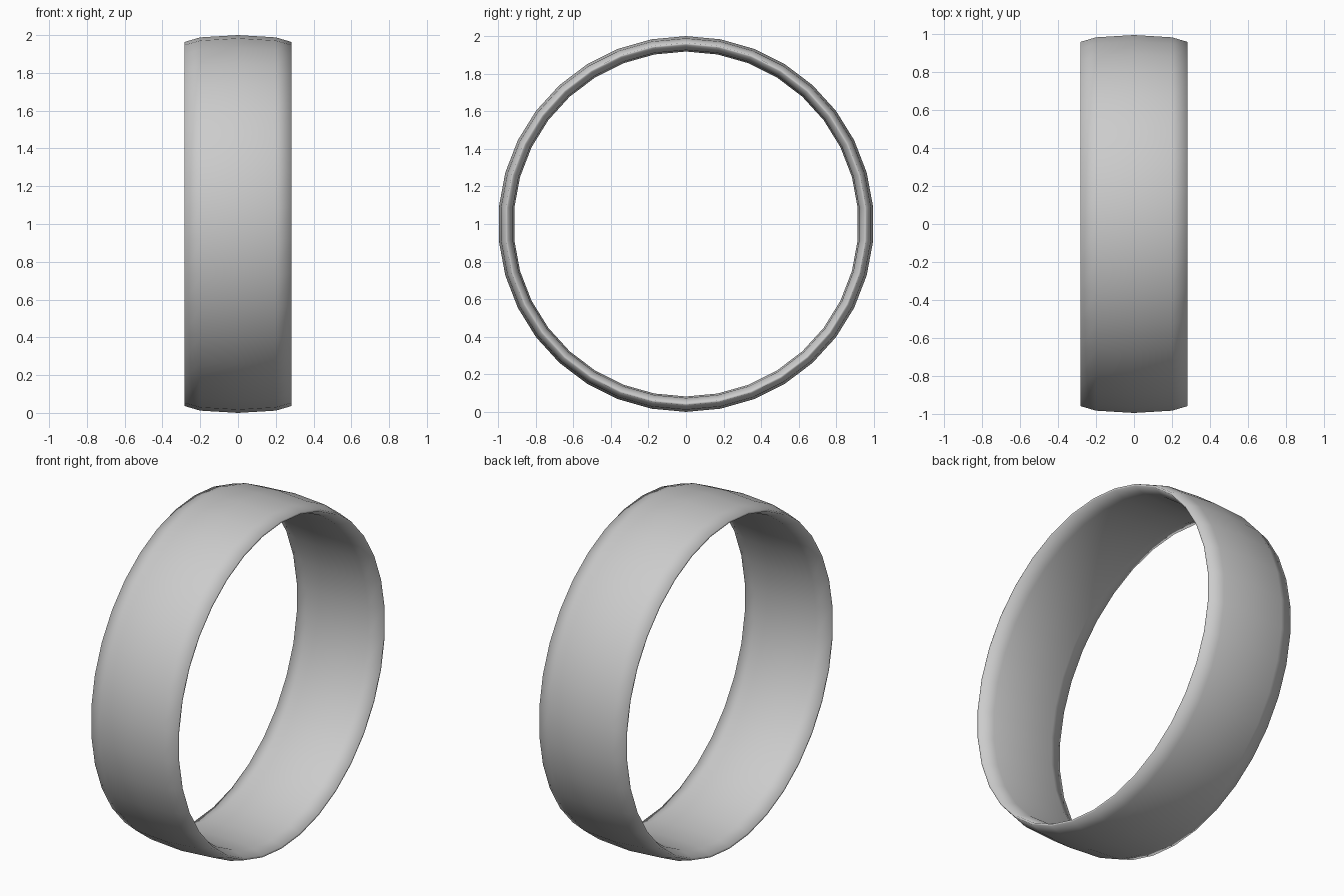
import bpy, bmesh, math

if "Cube" in bpy.data.objects:
    bpy.data.objects.remove(bpy.data.objects["Cube"])

SIDES = 34
# Half cross-section (x, radius): domed outside, rounded rim, gently domed inside
half = [(0.2, 0.988), (0.282, 0.964), (0.282, 0.953), (0.2, 0.926)]
profile = [(0.0, 1.0)] + half + [(0.0, 0.918)] + [(-x, r) for x, r in reversed(half)]

# Ring band: sweep the cross-section around the x axis
bm = bmesh.new()
rings = []
for i in range(SIDES):
    a = 2 * math.pi * i / SIDES
    rings.append([bm.verts.new((x, r * math.sin(a), 1 + r * math.cos(a))) for x, r in profile])
n = len(profile)
for i in range(SIDES):
    p, q = rings[i], rings[(i + 1) % SIDES]
    for j in range(n):
        k = (j + 1) % n
        bm.faces.new((p[j], p[k], q[k], q[j]))
bmesh.ops.recalc_face_normals(bm, faces=bm.faces)
for f in bm.faces:
    f.smooth = True
mesh = bpy.data.meshes.new("ring_band")
bm.to_mesh(mesh)
bm.free()
band = bpy.data.objects.new("ring_band", mesh)
bpy.context.collection.objects.link(band)
